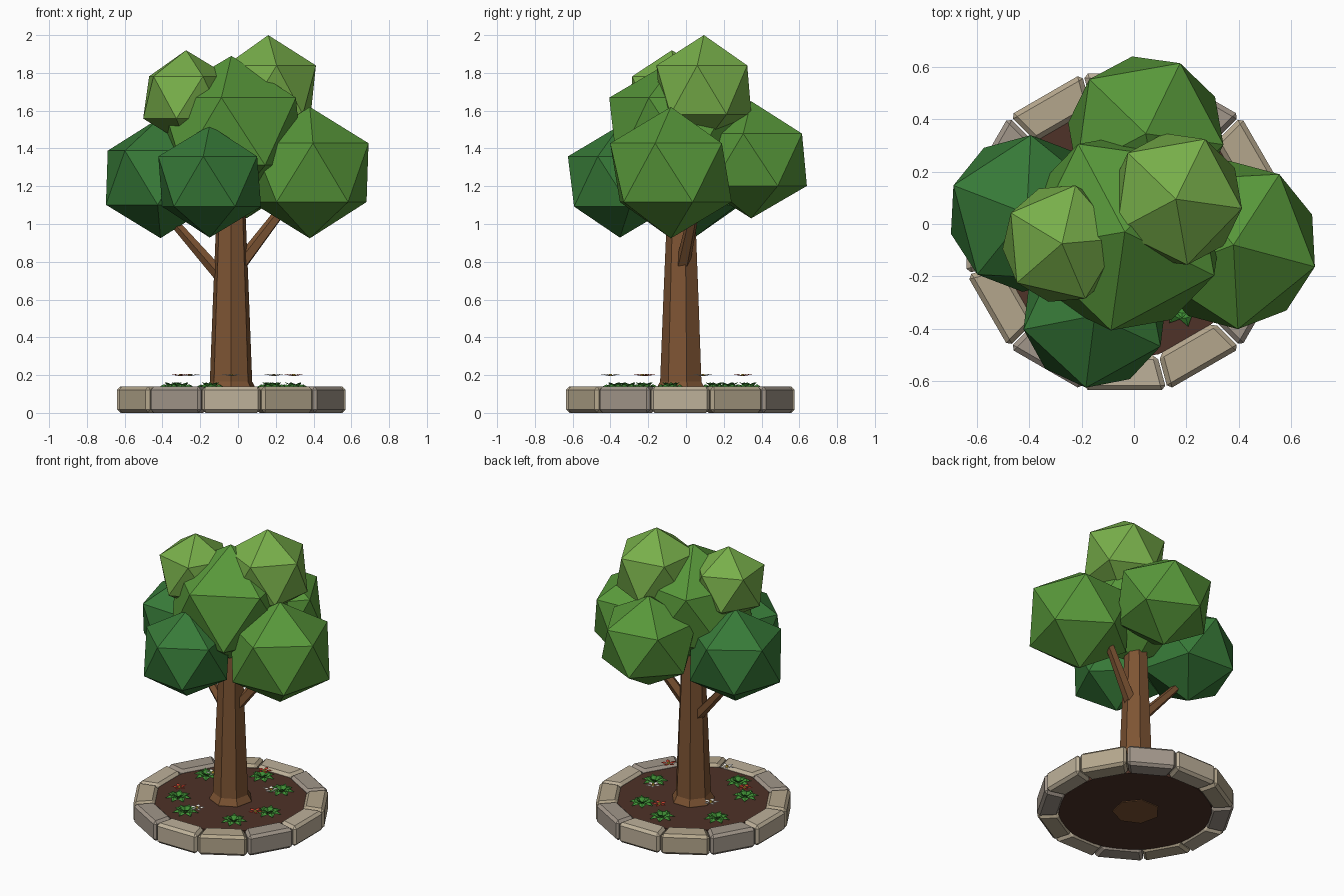
import bpy, bmesh, math, random
from math import sin, cos, tan, pi, radians
from mathutils import Vector

if "Cube" in bpy.data.objects:
    bpy.data.objects.remove(bpy.data.objects["Cube"])

random.seed(4)
CX, CY = -0.035, -0.03          # centre of the planter
SOIL = 0.12


def material(name, hexcol):
    rgb = [int(hexcol[i:i + 2], 16) / 255 for i in (0, 2, 4)]
    m = bpy.data.materials.new(name)
    m.diffuse_color = [((c + 0.055) / 1.055) ** 2.4 for c in rgb] + [1]
    m.use_nodes = True
    m.node_tree.nodes["Principled BSDF"].inputs["Base Color"].default_value = m.diffuse_color
    return m


BARK = material("bark", "7D5433")
EARTH = material("soil", "4E3228")
STONES = [material("stone_light", "BEB19A"), material("stone_tan", "B4A68C"),
          material("stone_grey", "A1968A")]
DARK = material("leaf_dark", "377A38")
MID = material("leaf_mid", "58983A")
LIGHT = material("leaf_light", "78AF4A")
PLANT = material("plant_green", "3F8F35")
RED = material("petal_red", "C8402E")
WHITE = material("petal_white", "E8E4DC")
YELLOW = material("flower_centre", "E0B840")


def finish(name, bm, *mats, fix=True):
    if fix:
        bmesh.ops.recalc_face_normals(bm, faces=bm.faces)
    me = bpy.data.meshes.new(name)
    bm.to_mesh(me)
    bm.free()
    for m in mats:
        me.materials.append(m)
    ob = bpy.data.objects.new(name, me)
    bpy.context.collection.objects.link(ob)
    return ob


def loft(bm, rings):
    """Skin a list of equal-length point rings and cap both ends."""
    vs = [[bm.verts.new(p) for p in r] for r in rings]
    n = len(vs[0])
    for a, b in zip(vs, vs[1:]):
        for i in range(n):
            bm.faces.new((a[i], a[(i + 1) % n], b[(i + 1) % n], b[i]))
    bm.faces.new(vs[0][::-1])
    bm.faces.new(vs[-1])


def ring(x, y, z, r, n, start=0.0):
    return [(x + r * cos(start + 2 * pi * i / n), y + r * sin(start + 2 * pi * i / n), z)
            for i in range(n)]


# Ring of twelve chamfered stones
R_IN, R_OUT, TOP = 0.47, 0.605, 0.14
for k in range(12):
    a = -pi / 2 + k * pi / 6
    d, t = Vector((cos(a), sin(a), 0)), Vector((-sin(a), cos(a), 0))
    c = Vector((CX, CY, 0))
    rings = []
    for z in (0, TOP):
        pts = []
        for r, s in ((R_IN, -1), (R_OUT, -1), (R_OUT, 1), (R_IN, 1)):
            w = r * tan(pi / 12) - 0.003
            pts.append(c + d * r + t * (s * w) + Vector((0, 0, z)))
        rings.append(pts)
    bm = bmesh.new()
    loft(bm, rings)
    bmesh.ops.bevel(bm, geom=bm.edges[:], offset=0.018, segments=1, affect='EDGES')
    finish(f"border_stone_{k + 1}", bm, STONES[(0, 1, 2)[k % 3]])

# Soil disc
bm = bmesh.new()
loft(bm, [ring(CX, CY, z, 0.485, 24) for z in (0.01, SOIL)])
finish("soil", bm, EARTH)

# Seven-sided trunk with flared foot
bm = bmesh.new()
loft(bm, [ring(-0.037, -0.022, z, r, 7, -pi / 2) for z, r in
          ((0.005, 0.15), (0.125, 0.138), (0.165, 0.115), (0.6, 0.098), (1.15, 0.075))])
finish("trunk", bm, BARK)


def branch(name, p, q, r0, r1):
    p, q = Vector(p), Vector(q)
    rot = (q - p).to_track_quat('Z', 'Y')
    bm = bmesh.new()
    loft(bm, [[o + rot @ Vector(v) for v in ring(0, 0, 0, r, 5)]
              for o, r in ((p, r0), (q, r1))])
    finish(name, bm, BARK)


branch("left_branch", (-0.06, -0.01, 0.69), (-0.41, 0.03, 1.09), 0.038, 0.022)
branch("right_branch", (0.0, -0.02, 0.77), (0.29, 0.06, 1.15), 0.040, 0.026)

# Foliage: centre, radius, vertical radius, turn about z, colour
for name, loc, r, rz, turn, mat in (
        ("left_foliage", (-0.41, 0.04, 1.245), 0.335, 0.32, 15, DARK),
        ("front_foliage", (-0.15, -0.35, 1.225), 0.310, 0.297, -25, DARK),
        ("right_foliage", (0.38, -0.08, 1.272), 0.360, 0.348, -15, MID),
        ("back_foliage", (0.045, 0.345, 1.34), 0.335, 0.31, -8, MID),
        ("centre_foliage", (-0.035, -0.03, 1.49), 0.425, 0.40, -26, MID),
        ("top_right_foliage", (0.16, 0.095, 1.71), 0.285, 0.29, -8, LIGHT),
        ("top_left_foliage", (-0.275, -0.075, 1.67), 0.255, 0.25, 5, LIGHT)):
    bm = bmesh.new()
    bmesh.ops.create_icosphere(bm, subdivisions=1, radius=1)
    ob = finish(name, bm, mat)
    ob.scale, ob.location = (r, r, rz), loc
    ob.rotation_euler.z = radians(turn)


def leaf(bm, o, ang, length, width, start, mid, tip):
    """Folded diamond leaf pointing outward from o; start/mid/tip are heights."""
    d, t = Vector((cos(ang), sin(ang), 0)), Vector((-sin(ang), cos(ang), 0))
    up = Vector((0, 0, 1))
    a = bm.verts.new(o + d * 0.004 + up * start)
    b = bm.verts.new(o + d * length * 0.55 - t * width + up * mid)
    c = bm.verts.new(o + d * length + up * tip)
    e = bm.verts.new(o + d * length * 0.55 + t * width + up * mid)
    m = bm.verts.new(o + d * length * 0.6 + up * (mid + width * 0.35))
    return [bm.faces.new(f) for f in ((a, b, m), (b, c, m), (c, e, m), (e, a, m))]


# Seven leafy rosettes around the trunk
for i, (x, y) in enumerate(((-0.31, 0.18), (-0.27, -0.19), (-0.11, -0.34), (0.22, -0.28),
                            (0.33, -0.05), (0.21, 0.26), (-0.01, 0.36))):
    bm = bmesh.new()
    o = Vector((CX + x, CY + y, SOIL))
    s = random.uniform(0, pi)
    for j in range(7):
        leaf(bm, o, s + j * 2 * pi / 7, 0.085, 0.026, 0.004, 0.022, 0.012)
    for j in range(5):
        leaf(bm, o, s + 0.4 + j * 2 * pi / 5, 0.05, 0.022, 0.006, 0.030, 0.042)
    finish(f"plant_{i + 1}", bm, PLANT, fix=False)

# Six five-petalled flowers
for i, (x, y, mat) in enumerate(((-0.22, 0.12, WHITE), (-0.27, -0.18, RED), (0, -0.37, WHITE),
                                 (0.33, -0.2, RED), (0.225, 0.12, WHITE), (0.03, 0.33, RED))):
    bm = bmesh.new()
    o = Vector((CX + x, CY + y, 0.195))
    s = random.uniform(0, pi)
    for j in range(5):
        leaf(bm, o, s + j * 2 * pi / 5, 0.052, 0.014, 0, 0.005, 0.007)
    n = len(bm.faces)
    loft(bm, [ring(o.x, o.y, o.z + z, r, 6) for z, r in ((0, 0.011), (0.012, 0.008))])
    for k, f in enumerate(bm.faces):
        f.material_index = int(k >= n)
    finish(f"flower_{i + 1}", bm, mat, YELLOW, fix=False)
